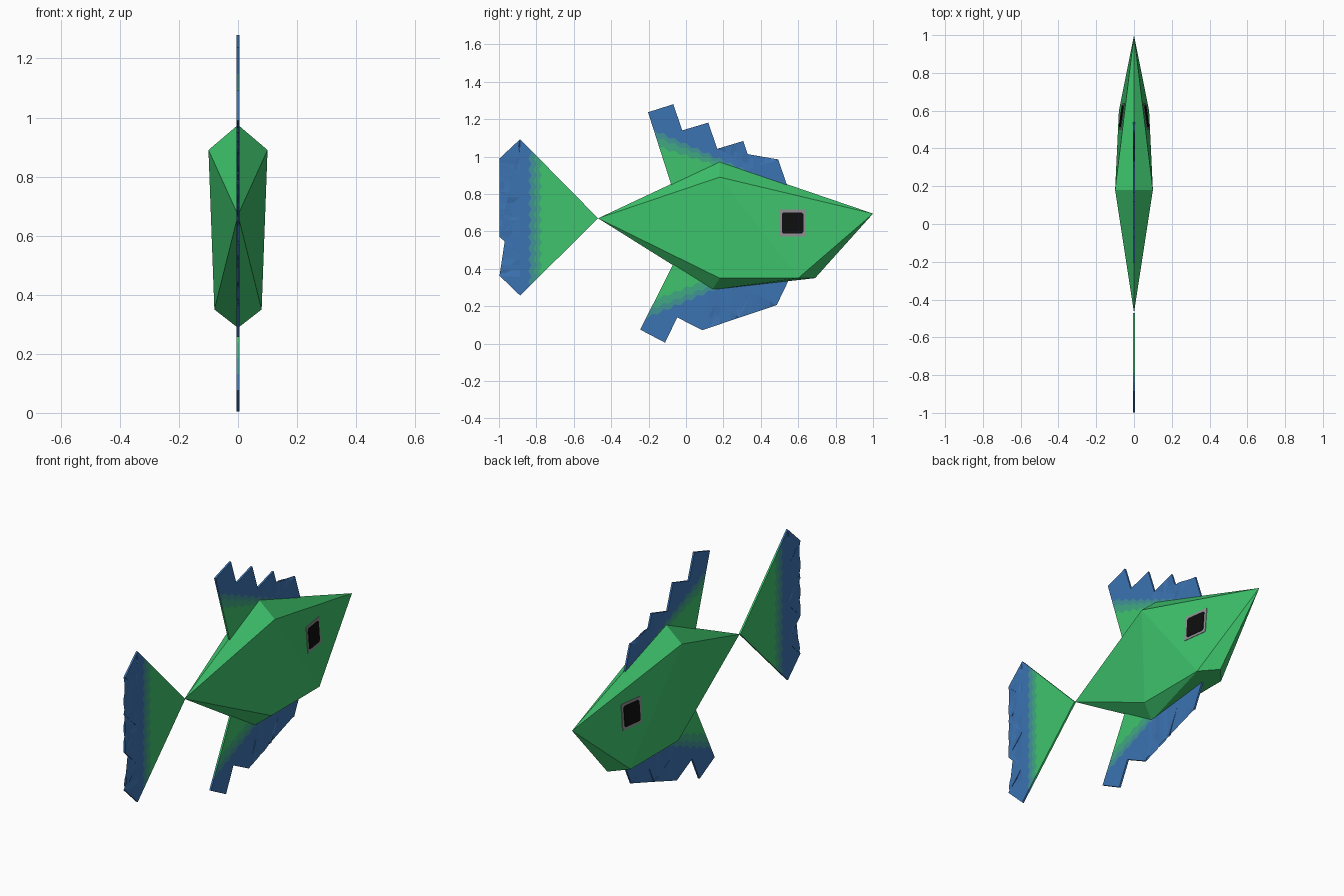
import bpy, bmesh, math
from mathutils import Vector

cube = bpy.data.objects.get("Cube")
if cube:
    bpy.data.objects.remove(cube, do_unlink=True)


def material(name, rgb):
    lin = [(c / 255 / 12.92) if c < 11 else ((c / 255 + 0.055) / 1.055) ** 2.4 for c in rgb]
    m = bpy.data.materials.new(name)
    m.use_nodes = True
    m.diffuse_color = (*lin, 1)
    m.node_tree.nodes["Principled BSDF"].inputs["Base Color"].default_value = (*lin, 1)
    return m


GREEN = material("green", (62, 196, 108))
SEA = material("sea green", (64, 168, 130))
TEAL = material("teal", (64, 147, 150))
BLUE = material("blue", (60, 115, 178))
GREY = material("grey", (145, 143, 147))
BLACK = material("black", (14, 14, 15))


def finish(bm, name, mats):
    bmesh.ops.recalc_face_normals(bm, faces=bm.faces)
    me = bpy.data.meshes.new(name)
    bm.to_mesh(me)
    bm.free()
    for m in mats:
        me.materials.append(m)
    ob = bpy.data.objects.new(name, me)
    bpy.context.collection.objects.link(ob)
    return ob


# Faceted body: ridge points on the centre line, shoulder and belly corners on both sides
NOSE, SHOULDER, JAW = Vector((0, 1, 0.695)), Vector((0.1, 0.18, 0.89)), Vector((0.08, 0.6, 0.35))
bm = bmesh.new()
for p in (NOSE, (0, -0.47, 0.67), (0, 0.18, 0.975), (0, 0.14, 0.288), (0, 0.69, 0.35)):
    bm.verts.new(p)
for p in (SHOULDER, JAW, Vector((0.08, 0.18, 0.35))):
    for side in (1, -1):
        bm.verts.new((side * p.x, p.y, p.z))
bmesh.ops.convex_hull(bm, input=bm.verts)
finish(bm, "body", [GREEN])


# Square eyes lying on the slanted cheeks
normal = (NOSE - SHOULDER).cross(JAW - SHOULDER)


def cheek(y, z):
    return SHOULDER.x - (normal.y * (y - SHOULDER.y) + normal.z * (z - SHOULDER.z)) / normal.x


def eye_plate(name, side, half, cut, lift, mat):
    bm = bmesh.new()
    ring = []
    for sy, sz in ((1, 1), (-1, 1), (-1, -1), (1, -1)):
        a, b = (half, half - cut), (half - cut, half)
        pair = [a, b] if sy * sz > 0 else [b, a]
        ring += [(0.57 + sy * dy, 0.645 + sz * dz) for dy, dz in (pair if cut else pair[:1])]
    loops = [[bm.verts.new((side * (cheek(y, z) + d), y, z)) for y, z in ring] for d in (-0.002, lift)]
    bm.faces.new(loops[0])
    bm.faces.new(loops[1])
    n = len(ring)
    for i in range(n):
        j = (i + 1) % n
        bm.faces.new((loops[0][i], loops[0][j], loops[1][j], loops[1][i]))
    finish(bm, name, [mat])


for label, side in (("left", 1), ("right", -1)):
    eye_plate(label + "_eye_frame", side, 0.071, 0, 0.003, GREY)
    eye_plate(label + "_eye", side, 0.057, 0.008, 0.006, BLACK)


# Thin fins: outline in (y, z), colour bands split by zigzag lines running along one axis
STEP = 0.03


def fin(name, outline, along, sign, lines):
    across = 3 - along
    bm = bmesh.new()
    bm.faces.new([bm.verts.new((0, y, z)) for y, z in outline])
    bmesh.ops.triangulate(bm, faces=bm.faces)

    def band_edge(line, t):
        (t0, s0), (t1, s1) = line
        k = t / STEP
        zig = abs(k % 2 - 1) - 0.5
        return s0 + (s1 - s0) * (t - t0) / (t1 - t0) + 0.016 * zig

    def cut(faces, co, no):
        geom = set(faces)
        for f in faces:
            geom.update(f.edges)
            geom.update(f.verts)
        bmesh.ops.bisect_plane(bm, geom=list(geom), dist=1e-6, plane_co=co, plane_no=no)

    def point(t, s):
        p = Vector((0, 0, 0))
        p[along], p[across] = t, s
        return p

    values = [p[along - 1] for p in outline]
    columns = range(math.floor(min(values) / STEP), math.ceil(max(values) / STEP))
    for i in columns:
        cut(list(bm.faces), point(i * STEP, 0), point(1, 0))
    for i in columns:
        for line in lines:
            a, b = (point(t, band_edge(line, t)) for t in (i * STEP, (i + 1) * STEP))
            here = [f for f in bm.faces
                    if i * STEP < f.calc_center_median()[along] < (i + 1) * STEP]
            if here:
                cut(here, a, (b - a).cross(Vector((1, 0, 0))))
    for f in bm.faces:
        c = f.calc_center_median()
        f.material_index = sum(sign * (c[across] - band_edge(l, c[along])) > 0 for l in lines)
    ob = finish(bm, name, [GREEN, SEA, TEAL, BLUE])
    mod = ob.modifiers.new("thickness", "SOLIDIFY")
    mod.thickness, mod.offset = 0.01, 0


def teeth(tip, notch, step, count):
    pts = []
    for i in range(count):
        for p in (tip, notch):
            pts.append((p[0] + step[0] * i, p[1] + step[1] * i))
    return pts


# Tail fin
fin("tail_fin",
    [(-0.47, 0.67), (-0.887, 1.093)] + teeth((-0.997, 0.99), (-0.887, 0.884), (0, -0.209), 4),
    2, -1, [((0, s), (1, s)) for s in (-0.778, -0.806, -0.835)])

# Back fin
fin("back_fin",
    [(-0.06, 0.79), (-0.203, 1.237)] + teeth((-0.068, 1.28), (-0.02, 1.14), (0.187, -0.0985), 4)
    + [(0.54, 0.78)],
    1, 1, [((-0.14, 1.05), (0.14, 0.96)), ((-0.15, 1.10), (0.18, 0.97)), ((-0.17, 1.14), (0.23, 0.965))])

# Belly fin
fin("belly_fin",
    [(-0.04, 0.48), (-0.245, 0.075)] + teeth((-0.112, 0.005), (-0.047, 0.14), (0.199, 0.067), 4)
    + [(0.54, 0.40)],
    1, -1, [((-0.155, 0.24), (0.075, 0.325)), ((-0.17, 0.19), (0.1, 0.295)), ((-0.19, 0.147), (0.14, 0.285))])
